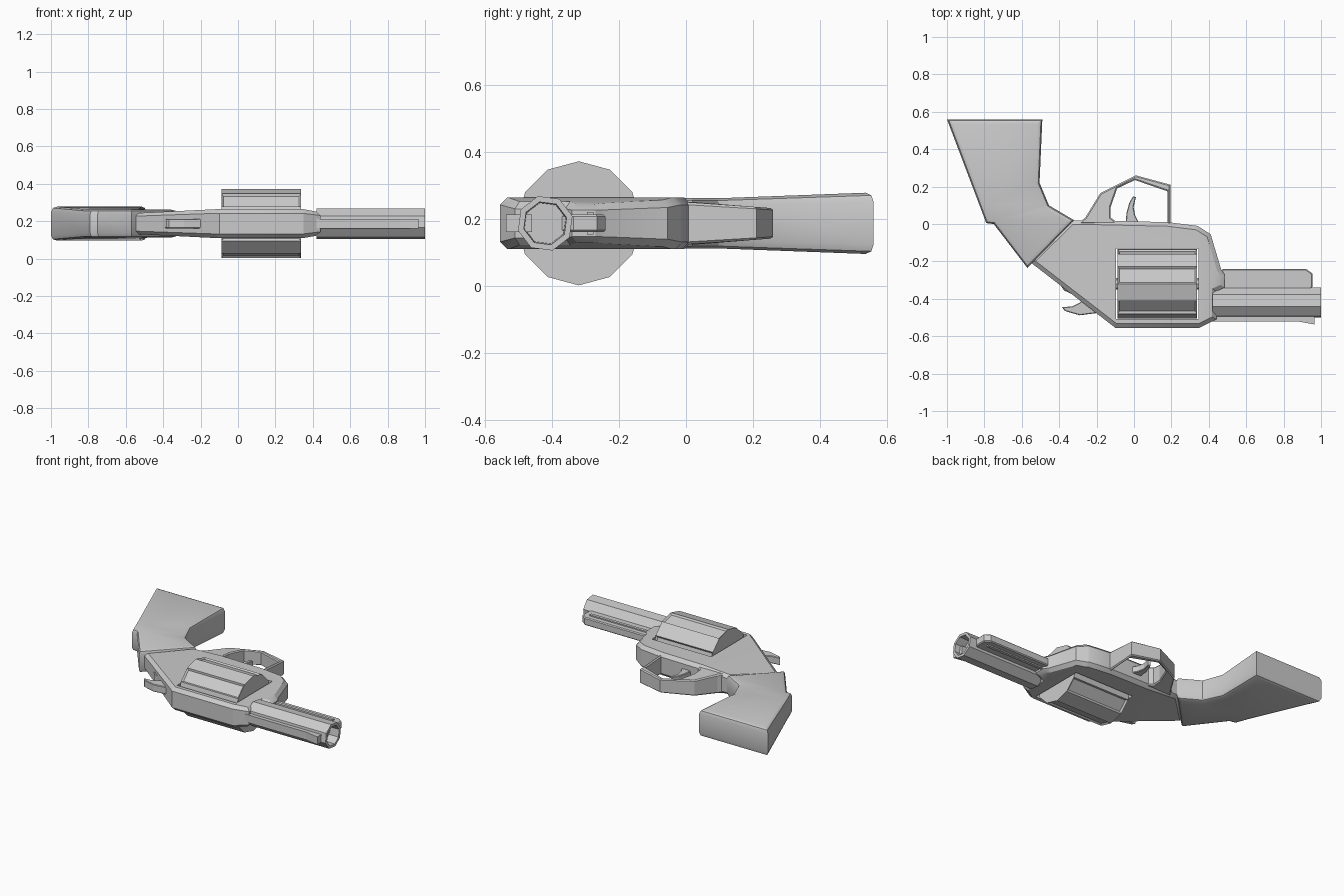
import bpy, bmesh, math
from mathutils import Matrix, Vector

if "Cube" in bpy.data.objects:
    bpy.data.objects.remove(bpy.data.objects["Cube"])

ZC = 0.187  # height of the model's mid plane


def finish(name, bm, smooth=False):
    bmesh.ops.recalc_face_normals(bm, faces=bm.faces)
    me = bpy.data.meshes.new(name)
    bm.to_mesh(me)
    bm.free()
    ob = bpy.data.objects.new(name, me)
    bpy.context.collection.objects.link(ob)
    if smooth:
        bpy.ops.object.select_all(action='DESELECT')
        ob.select_set(True)
        bpy.context.view_layer.objects.active = ob
        bpy.ops.object.shade_smooth_by_angle(angle=math.radians(30))
    return ob


def plate(name, pts, half, bevel=0.0, segs=1, cuts=(), taper=None, smooth=False):
    """Profile in xy, extruded both ways from the mid plane, rims chamfered,
    then sliced at cuts and scaled in thickness by taper(x, y)."""
    bm = bmesh.new()
    f = bm.faces.new([bm.verts.new((x, y, -half)) for x, y in pts])
    r = bmesh.ops.extrude_face_region(bm, geom=[f])
    for v in r['geom']:
        if isinstance(v, bmesh.types.BMVert):
            v.co.z = half
    bmesh.ops.recalc_face_normals(bm, faces=bm.faces)
    if bevel:
        rim = [e for e in bm.edges if abs(e.verts[0].co.z - e.verts[1].co.z) < 1e-6]
        bmesh.ops.bevel(bm, geom=rim, offset=bevel, segments=segs, profile=0.5,
                        affect='EDGES', clamp_overlap=True)
    for co, no in cuts:
        bmesh.ops.bisect_plane(bm, geom=bm.verts[:] + bm.edges[:] + bm.faces[:],
                               plane_co=co, plane_no=no)
    for v in bm.verts:
        if taper:
            v.co.z *= taper(v.co.x, v.co.y)
        v.co.z += ZC
    return finish(name, bm, smooth)


def rod(bm, sides, radius, x0, x1, y, turn=0.0):
    """Prism along x."""
    m = (Matrix.Translation(((x0 + x1) / 2, y, ZC)) @ Matrix.Rotation(turn, 4, 'X')
         @ Matrix.Rotation(math.pi / 2, 4, 'Y'))
    bmesh.ops.create_cone(bm, cap_ends=True, segments=sides, radius1=radius,
                          radius2=radius, depth=x1 - x0, matrix=m)
    bm.normal_update()


def ramp(t, a, b, va, vb):
    t = min(1, max(0, (t - a) / (b - a)))
    return va + (vb - va) * t


# grip, flaring towards the butt
plate("grip", [(-1, 0.56), (-0.49, 0.56), (-0.505, 0.22), (-0.455, 0.10), (-0.32, 0.02),
               (-0.57, -0.235), (-0.75, 0.0), (-0.79, 0.005)],
      0.075, 0.024, 2, cuts=[((0, 0.1, 0), (0, 1, 0))],
      taper=lambda x, y: ramp(y, 0.1, 0.56, 1, 1.23), smooth=True)

# frame, thinner at the rear and the front
frame = plate("frame", [(-0.56, -0.2), (-0.335, 0.02), (-0.27, 0.02), (0.18, 0.01), (0.34, -0.01),
                        (0.41, -0.055), (0.465, -0.24), (0.485, -0.27), (0.485, -0.34),
                        (0.44, -0.36), (0.44, -0.51), (0.35, -0.555), (-0.10, -0.555)],
              0.077, 0.022, cuts=[((-0.12, 0, 0), (1, 0, 0)), ((0.35, 0, 0), (1, 0, 0))],
              taper=lambda x, y: ramp(x, -0.56, -0.12, 0.72, 1) * ramp(x, 0.35, 0.47, 1, 0.72),
              smooth=True)

# window through the frame for the cylinder
cutter = plate("window_cutter", [(-0.097, -0.509), (0.345, -0.509), (0.345, -0.13), (-0.097, -0.13)], 0.2)
cutter.hide_render = True
mod = frame.modifiers.new("window", 'BOOLEAN')
mod.operation = 'DIFFERENCE'
mod.object = cutter
mod.solver = 'EXACT'
bpy.context.view_layer.objects.active = frame
bpy.ops.object.modifier_apply(modifier=mod.name)
bpy.data.objects.remove(cutter)

# twelve-sided fluted cylinder
bm = bmesh.new()
rod(bm, 12, 0.185, -0.088, 0.337, -0.32)
sides = [f for f in bm.faces if abs(f.normal.x) < 0.5]
sides.sort(key=lambda f: math.atan2(f.normal.z, f.normal.y))
bmesh.ops.inset_individual(bm, faces=sides[::2], thickness=0.014, depth=-0.01)
finish("cylinder", bm)

# pin holding the cylinder
bm = bmesh.new()
rod(bm, 8, 0.03, -0.12, 0.38, -0.32)
finish("cylinder_pin", bm)

# octagonal barrel with open bore
bm = bmesh.new()
rod(bm, 8, 0.084, 0.42, 1.0, -0.42, math.radians(15))
muzzle = [f for f in bm.faces if f.normal.x > 0.9]
bmesh.ops.inset_individual(bm, faces=muzzle, thickness=0.018)
bmesh.ops.inset_individual(bm, faces=muzzle, thickness=0.003, depth=-0.07)
finish("barrel", bm)

# lug under the barrel with a raised side strip
plate("barrel_lug", [(0.45, -0.37), (0.45, -0.27), (0.475, -0.24), (0.92, -0.24), (0.955, -0.265),
                     (0.955, -0.335), (0.93, -0.37)], 0.026, 0.006)
plate("ejector_rod", [(0.46, -0.296), (0.91, -0.296), (0.91, -0.276), (0.46, -0.276)], 0.034)

# sighting rib and front sight
plate("top_rib", [(0.42, -0.46), (0.42, -0.52), (0.87, -0.52), (0.965, -0.537), (0.965, -0.46)],
      0.026)

# trigger guard
plate("trigger_guard", [(-0.30, 0.0), (-0.26, 0.035), (-0.18, 0.165), (0.01, 0.26), (0.195, 0.21),
                        (0.195, 0.0), (0.178, 0.0), (0.178, 0.175), (0.005, 0.235), (-0.09, 0.19),
                        (-0.125, 0.09), (-0.125, 0.035), (-0.08, 0.0)],
      0.06, 0.007, taper=lambda x, y: ramp(y, 0.03, 0.26, 1.05, 0.75))

# trigger
plate("trigger", [(-0.045, 0.0), (-0.04, 0.06), (-0.025, 0.115), (-0.005, 0.148), (0.01, 0.143),
                  (-0.002, 0.09), (0.005, 0.05), (0.03, 0.0)], 0.022, 0.004)

# hammer with spur
plate("hammer", [(-0.36, -0.27), (-0.405, -0.31), (-0.375, -0.355), (-0.31, -0.385), (-0.265, -0.39),
                 (-0.29, -0.42), (-0.33, -0.44), (-0.385, -0.445), (-0.37, -0.465), (-0.29, -0.488),
                 (-0.19, -0.475), (-0.12, -0.42), (-0.2, -0.27)], 0.025, 0.004)
